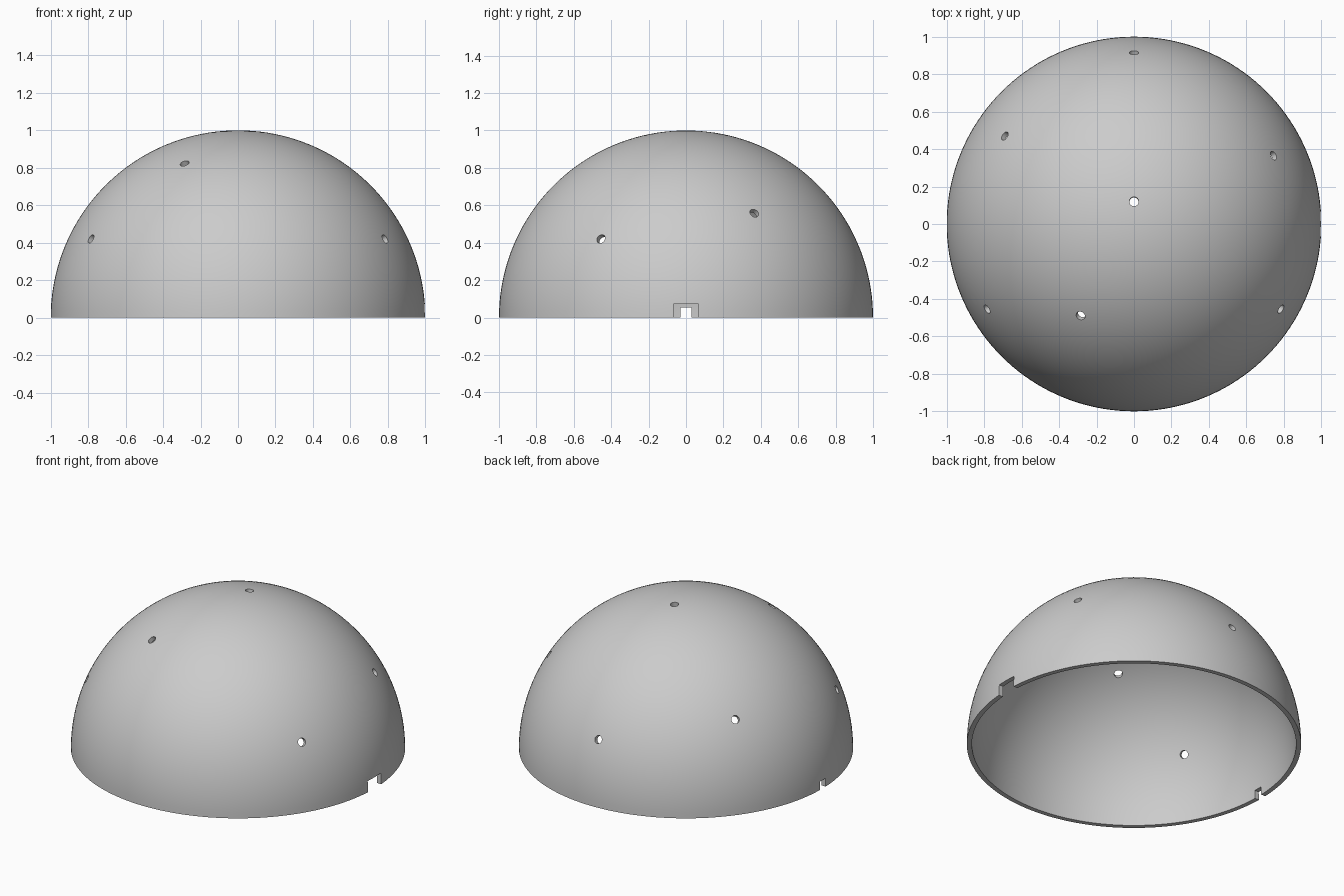
import bpy, bmesh, math
from mathutils import Matrix, Vector

if "Cube" in bpy.data.objects:
    bpy.data.objects.remove(bpy.data.objects["Cube"], do_unlink=True)

OUTER, INNER = 1.0, 0.97
RINGS, SEGMENTS = 40, 160
HOLE_RADIUS = 0.025

grey = bpy.data.materials.new("plain grey")
grey.use_nodes = True
colour = (0.6, 0.6, 0.6, 1)
grey.diffuse_color = colour
grey.node_tree.nodes["Principled BSDF"].inputs["Base Color"].default_value = colour


def make_object(name, bm):
    bmesh.ops.recalc_face_normals(bm, faces=bm.faces[:])
    mesh = bpy.data.meshes.new(name)
    bm.to_mesh(mesh)
    bm.free()
    mesh.materials.append(grey)
    obj = bpy.data.objects.new(name, mesh)
    bpy.context.collection.objects.link(obj)
    return obj


def arc(radius):
    angles = [math.pi / 2 * i / RINGS for i in range(RINGS + 1)]
    return [Vector((radius * math.sin(a), 0, radius * math.cos(a))) for a in angles]


# Hollow dome: outer arc down, rim across, inner arc back up, turned about z
bm = bmesh.new()
profile = [bm.verts.new(p) for p in arc(OUTER) + arc(INNER)[::-1]]
edges = [bm.edges.new(pair) for pair in zip(profile, profile[1:])]
bmesh.ops.spin(bm, geom=profile + edges, cent=(0, 0, 0), axis=(0, 0, 1),
               angle=2 * math.pi, steps=SEGMENTS, use_duplicate=False)
bmesh.ops.remove_doubles(bm, verts=bm.verts[:], dist=0.0001)
bmesh.ops.dissolve_degenerate(bm, edges=bm.edges[:], dist=0.0001)
dome = make_object("dome_shell", bm)

# Round holes drilled square to the surface, placed by plan position
holes = [(0, 0.12), (0, 0.915), (-0.69, 0.47), (0.745, 0.365),
         (-0.285, -0.49), (-0.785, -0.455), (0.785, -0.455)]
bm = bmesh.new()
for x, y in holes:
    direction = Vector((x, y, math.sqrt(1 - x * x - y * y)))
    turn = direction.to_track_quat('Z', 'Y').to_matrix().to_4x4()
    bmesh.ops.create_cone(bm, cap_ends=True, segments=32, radius1=HOLE_RADIUS,
                          radius2=HOLE_RADIUS, depth=0.2,
                          matrix=Matrix.Translation(direction * 0.985) @ turn)

# Square notches in the rim: wide on the left, narrow on the right
for x, half_width, height in [(1, 0.068, 0.072), (-1, 0.029, 0.054)]:
    size = Matrix.Diagonal((0.3, half_width * 2, height * 2, 1))
    bmesh.ops.create_cube(bm, size=1, matrix=Matrix.Translation((x, 0, 0)) @ size)
cutter = make_object("hole_cutter", bm)
cutter.hide_render = True

cut = dome.modifiers.new("holes and notches", 'BOOLEAN')
cut.operation = 'DIFFERENCE'
cut.solver = 'EXACT'
cut.object = cutter

bpy.ops.object.select_all(action='DESELECT')
dome.select_set(True)
bpy.context.view_layer.objects.active = dome
bpy.ops.object.modifier_apply(modifier=cut.name)
bpy.data.objects.remove(cutter, do_unlink=True)
bpy.ops.object.shade_smooth_by_angle(angle=math.radians(30))
